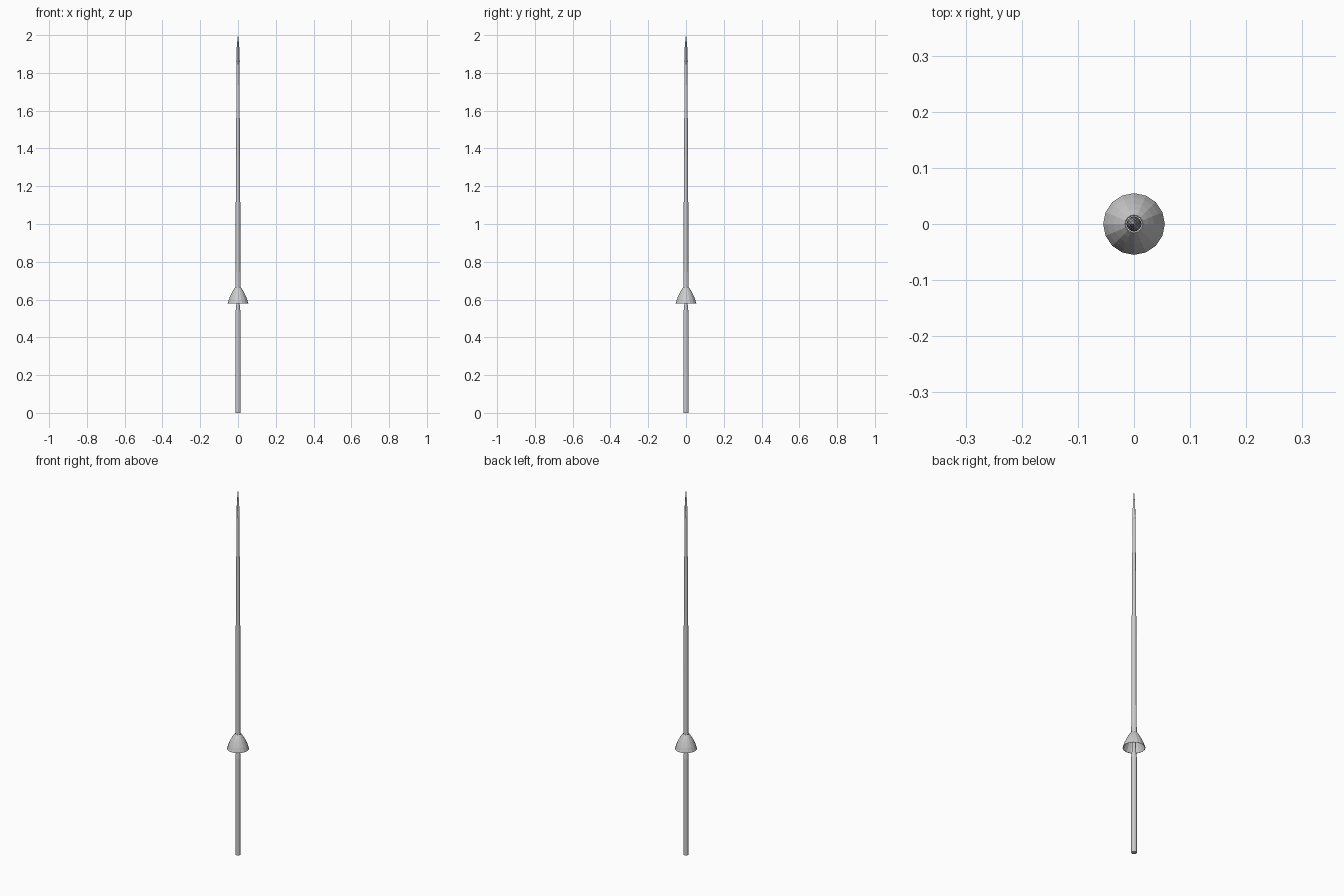
import bpy, bmesh, math

if "Cube" in bpy.data.objects:
    bpy.data.objects.remove(bpy.data.objects["Cube"])


def lathe(name, profile, sides, sx=1.0, sy=1.0, closed=False):
    """Spin (radius, z) points around z; closed loops the profile, else ends are capped."""
    bm = bmesh.new()
    rings = []
    for r, z in profile:
        ring = []
        for i in range(sides):
            a = 2 * math.pi * i / sides
            ring.append(bm.verts.new((r * math.cos(a) * sx, r * math.sin(a) * sy, z)))
        rings.append(ring)
    pairs = list(zip(rings, rings[1:]))
    if closed:
        pairs.append((rings[-1], rings[0]))
    for low, high in pairs:
        for i in range(sides):
            j = (i + 1) % sides
            bm.faces.new((low[i], low[j], high[j], high[i]))
    if not closed:
        bm.faces.new(rings[0][::-1])
        bm.faces.new(rings[-1])
    bmesh.ops.remove_doubles(bm, verts=bm.verts, dist=1e-6)
    bmesh.ops.recalc_face_normals(bm, faces=bm.faces)
    mesh = bpy.data.meshes.new(name)
    bm.to_mesh(mesh)
    bm.free()
    obj = bpy.data.objects.new(name, mesh)
    bpy.context.collection.objects.link(obj)
    return obj


# Butt of the shaft, necking down to the hand grip under the guard
lathe("lower_shaft", [(0.0135, 0), (0.0135, 0.53), (0.009, 0.575), (0.009, 0.655)], 12)

# Hollow bell-shaped hand guard, open below
outer = [(0.055, 0.58), (0.047, 0.605), (0.036, 0.63), (0.026, 0.648), (0.016, 0.663)]
inner = [(r - 0.002, z - 0.002) for r, z in reversed(outer[1:])] + [(0.0535, 0.58)]
lathe("hand_guard", outer + inner, 16, closed=True)

# Long tapering upper shaft
lathe("upper_shaft", [(0.0135, 0.655), (0.0125, 1.0), (0.0105, 1.4), (0.007, 1.86)], 12)

# Slim four-sided point
lathe("spear_point", [(0.0085, 1.845), (0.0095, 1.86), (0.0065, 1.94), (0.0005, 2.0)], 4)
